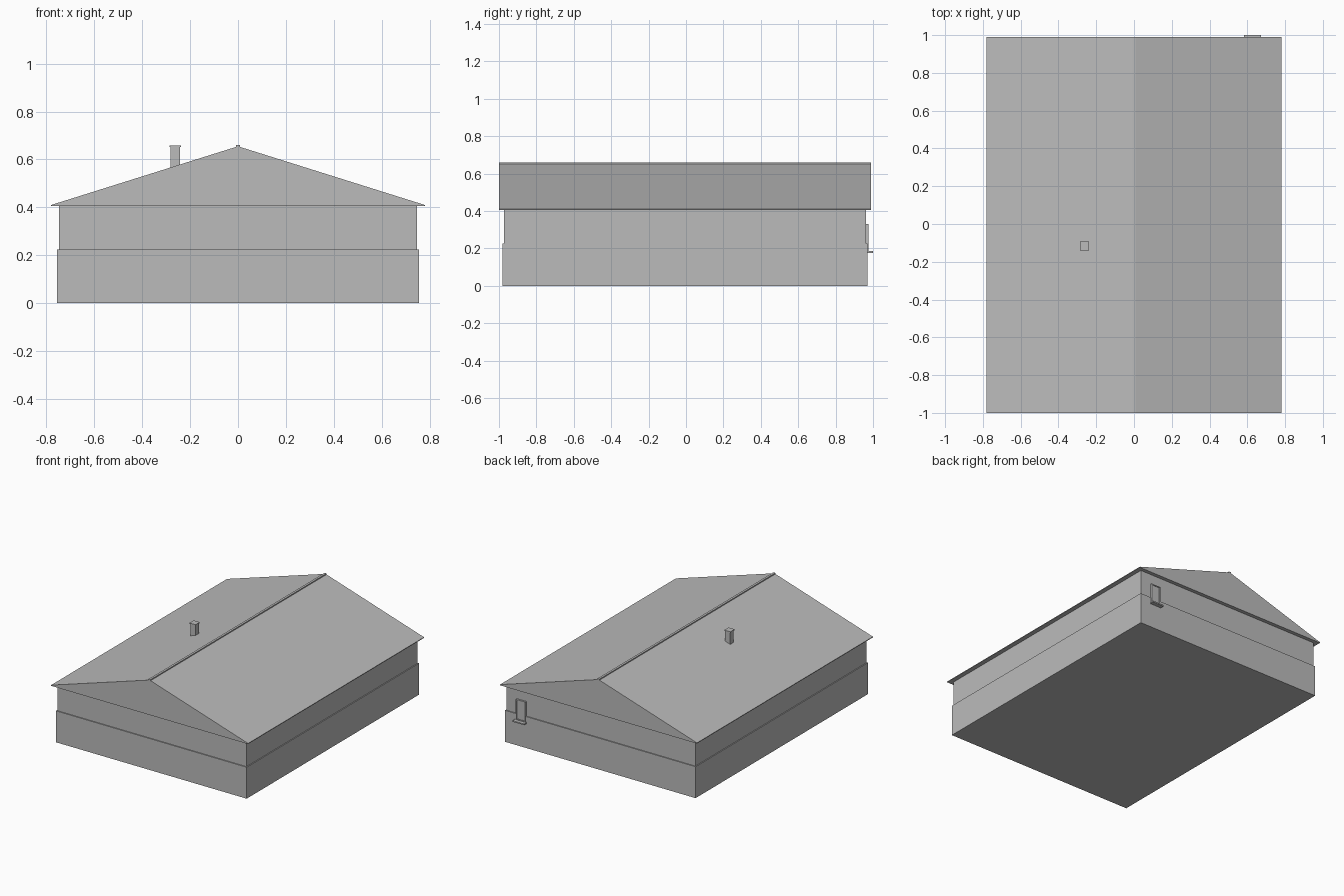
import bpy
import bmesh

cube = bpy.data.objects.get("Cube")
if cube:
    bpy.data.objects.remove(cube, do_unlink=True)

# One plain grey for the whole building
grey = bpy.data.materials.new("plain grey")
grey.use_nodes = True
colour = (0.5, 0.5, 0.5, 1)
grey.diffuse_color = colour
grey.node_tree.nodes["Principled BSDF"].inputs["Base Color"].default_value = colour


def extrude_profile(name, profile, y0, y1):
    """Extrude a closed x-z outline along y."""
    bm = bmesh.new()
    face = bm.faces.new([bm.verts.new((x, y0, z)) for x, z in profile])
    result = bmesh.ops.extrude_face_region(bm, geom=[face])
    moved = [v for v in result["geom"] if isinstance(v, bmesh.types.BMVert)]
    bmesh.ops.translate(bm, verts=moved, vec=(0, y1 - y0, 0))
    bmesh.ops.recalc_face_normals(bm, faces=bm.faces)
    mesh = bpy.data.meshes.new(name)
    bm.to_mesh(mesh)
    bm.free()
    mesh.materials.append(grey)
    obj = bpy.data.objects.new(name, mesh)
    bpy.context.collection.objects.link(obj)
    return obj


def box(name, x, y, z):
    """Box from (low, high) ranges on each axis."""
    outline = [(x[0], z[0]), (x[1], z[0]), (x[1], z[1]), (x[0], z[1])]
    return extrude_profile(name, outline, *y)


# Walls: the plinth storey stands slightly proud of the upper wall
box("lower_wall", (-0.755, 0.755), (-0.98, 0.97), (0, 0.225))
box("upper_wall", (-0.748, 0.748), (-0.973, 0.963), (0.225, 0.406))

# Closed gable roof with thin eaves
extrude_profile("roof", [(-0.78, 0.405), (0.78, 0.405), (0.78, 0.41),
                         (0, 0.655), (-0.78, 0.41)], -1, 0.99)
box("ridge_cap", (-0.008, 0.008), (-1, 0.99), (0.645, 0.66))

# Chimney with a small cap
cx, cy = -0.262, -0.117
box("chimney", (cx - 0.02, cx + 0.02), (cy - 0.02, cy + 0.02), (0.55, 0.652))
box("chimney_cap", (cx - 0.024, cx + 0.024), (cy - 0.024, cy + 0.024), (0.652, 0.659))

# Single back window: frame bars, pane and projecting sill
left, right, low, high, bar = 0.59, 0.665, 0.185, 0.33, 0.007
depth = (0.96, 0.976)
for side, x in (("right", left), ("left", right - bar)):
    box("window_frame_" + side, (x, x + bar), depth, (low, high))
for end, z in (("bottom", low), ("top", high - bar)):
    box("window_frame_" + end, (left + bar, right - bar), depth, (z, z + bar))
box("window_pane", (left + bar, right - bar), (0.96, 0.972), (low + bar, high - bar))
box("window_sill", (left - 0.008, right + 0.008), (0.96, 1.0), (0.176, low))
